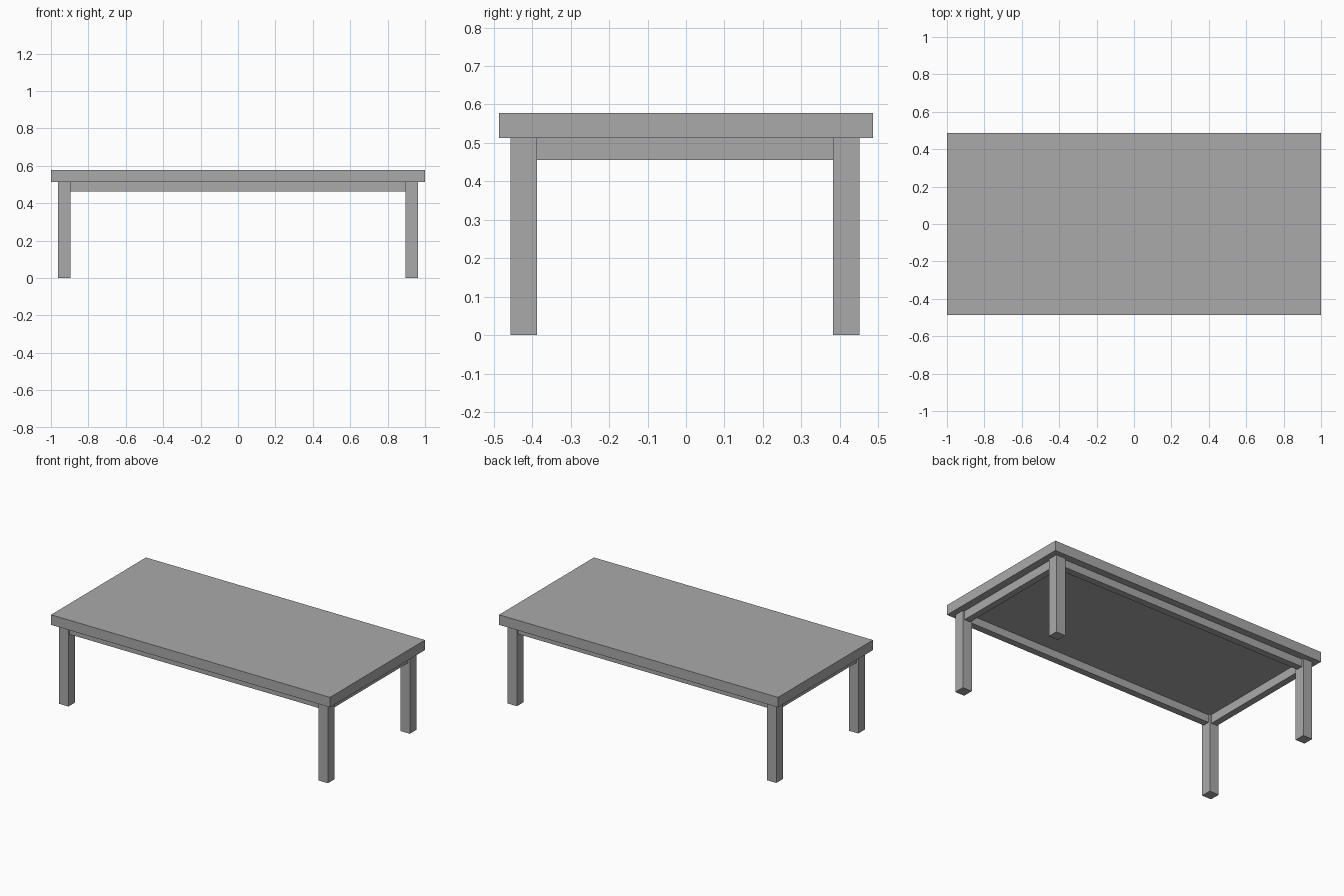
import bpy

if "Cube" in bpy.data.objects:
    bpy.data.objects.remove(bpy.data.objects["Cube"])

grey = bpy.data.materials.new("grey")
grey.diffuse_color = (0.4, 0.4, 0.4, 1)
grey.use_nodes = True
grey.node_tree.nodes["Principled BSDF"].inputs["Base Color"].default_value = grey.diffuse_color


def box(name, x0, x1, y0, y1, z0, z1):
    bpy.ops.mesh.primitive_cube_add(
        size=1, location=((x0 + x1) / 2, (y0 + y1) / 2, (z0 + z1) / 2))
    ob = bpy.context.object
    ob.name = name
    ob.scale = (x1 - x0, y1 - y0, z1 - z0)
    bpy.ops.object.transform_apply(location=False, rotation=False, scale=True)
    ob.data.materials.append(grey)


TOP, UNDER = 0.578, 0.513
LEG_X = {"left": (-0.963, -0.896), "right": (0.896, 0.963)}
LEG_Y = {"front": (-0.456, -0.388), "back": (0.383, 0.451)}
INSET = 0.012  # apron setback from the leg faces

# Table top
box("table_top", -1, 1, -0.486, 0.486, UNDER, TOP)

# Legs
for side, (x0, x1) in LEG_X.items():
    for end, (y0, y1) in LEG_Y.items():
        box(f"{end}_{side}_leg", x0, x1, y0, y1, 0, UNDER)

# Long aprons between the legs at front and back
for end, (y0, y1) in LEG_Y.items():
    box(f"{end}_apron", -0.896, 0.896, y0 + INSET, y1 - INSET, 0.463, UNDER)

# Short aprons between the legs at the sides
for side, (x0, x1) in LEG_X.items():
    box(f"{side}_apron", x0 + INSET, x1 - INSET, -0.388, 0.383, 0.456, UNDER)
